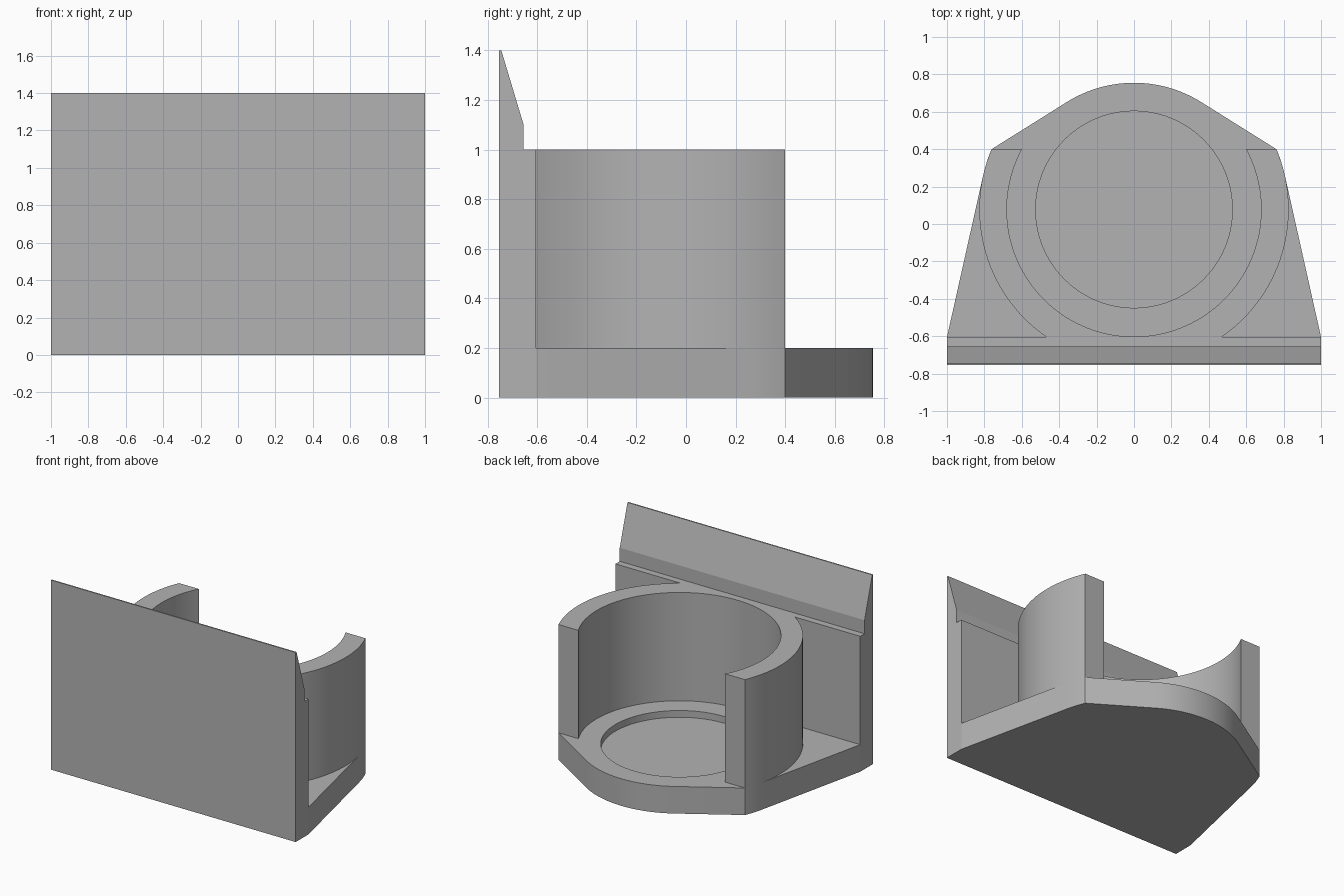
import bpy, bmesh
from math import sin, cos, radians, asin, degrees, sqrt

if "Cube" in bpy.data.objects:
    bpy.data.objects.remove(bpy.data.objects["Cube"], do_unlink=True)

CY = 0.0775                      # centre of the round socket
OUTER, INNER, RECESS = 0.827, 0.68, 0.526
FRONT, WALL_BACK, CUP_BACK = -0.755, -0.605, 0.4
FLOOR, RIM = 0.2, 1.0

grey = bpy.data.materials.new("plain grey")
grey.use_nodes = True
COLOUR = (0.45, 0.45, 0.45, 1)
grey.diffuse_color = COLOUR
grey.node_tree.nodes["Principled BSDF"].inputs["Base Color"].default_value = COLOUR


def arc(radius, start, end, steps):
    angles = [radians(start + (end - start) * i / steps) for i in range(steps + 1)]
    return [(radius * cos(a), CY + radius * sin(a)) for a in angles]


def mirrored(half):
    """Close a right-hand outline with its mirror image."""
    return half + [(-x, y) for x, y in reversed(half) if abs(x) > 1e-5]


def prism(name, points, offset):
    """Extrude a closed outline of 3D points into a solid object."""
    bm = bmesh.new()
    face = bm.faces.new([bm.verts.new(p) for p in points])
    out = bmesh.ops.extrude_face_region(bm, geom=[face])
    moved = [v for v in out["geom"] if isinstance(v, bmesh.types.BMVert)]
    bmesh.ops.translate(bm, verts=moved, vec=offset)
    bmesh.ops.recalc_face_normals(bm, faces=bm.faces)
    mesh = bpy.data.meshes.new(name)
    bm.to_mesh(mesh)
    bm.free()
    mesh.materials.append(grey)
    obj = bpy.data.objects.new(name, mesh)
    bpy.context.collection.objects.link(obj)
    return obj


def upright(name, outline, bottom, top):
    return prism(name, [(x, y, bottom) for x, y in outline], (0, 0, top - bottom))


def smooth(obj):
    bpy.ops.object.select_all(action="DESELECT")
    obj.select_set(True)
    bpy.context.view_layer.objects.active = obj
    bpy.ops.object.shade_smooth_by_angle(angle=radians(20))


tip = degrees(asin((CUP_BACK - CY) / OUTER))          # where the socket wall ends
tip_in = degrees(asin((CUP_BACK - CY) / INNER))
join = degrees(asin((WALL_BACK - CY) / OUTER))        # where it meets the back plate

# Base plate: flared sides, socket curve, tangent lines and a rounded nose
base = upright("base_plate", mirrored(
    [(1, WALL_BACK)] + arc(OUTER, 12.8, tip, 6) + arc(INNER - 0.0025, 58.2, 90, 16)), 0, FLOOR)

# Shallow round recess in the floor of the socket
cutter = upright("recess_cutter", arc(RECESS, 0, 360 - 3.75, 95), FLOOR - 0.05, FLOOR + 0.1)
cutter.hide_render = True
cutter.hide_viewport = True
cut = base.modifiers.new("recess", "BOOLEAN")
cut.object = cutter
cut.operation = "DIFFERENCE"
cut.solver = "EXACT"
bpy.context.view_layer.objects.active = base
bpy.ops.object.modifier_apply(modifier=cut.name)
bpy.data.objects.remove(cutter, do_unlink=True)
smooth(base)

# Open socket wall, joined to the upright plate
outside = mirrored(arc(OUTER, tip, join, 30))
inside = arc(INNER, 180 - tip_in, 360 + tip_in, 90)
smooth(upright("socket_wall", outside + inside, FLOOR, RIM))

# Upright plate with a stepped, bevelled top edge
section = [(FRONT, 0), (WALL_BACK, 0), (WALL_BACK, RIM), (-0.655, RIM),
           (-0.655, 1.1), (-0.745, 1.4), (FRONT, 1.4)]
prism("upright_plate", [(-1, y, z) for y, z in section], (2, 0, 0))
